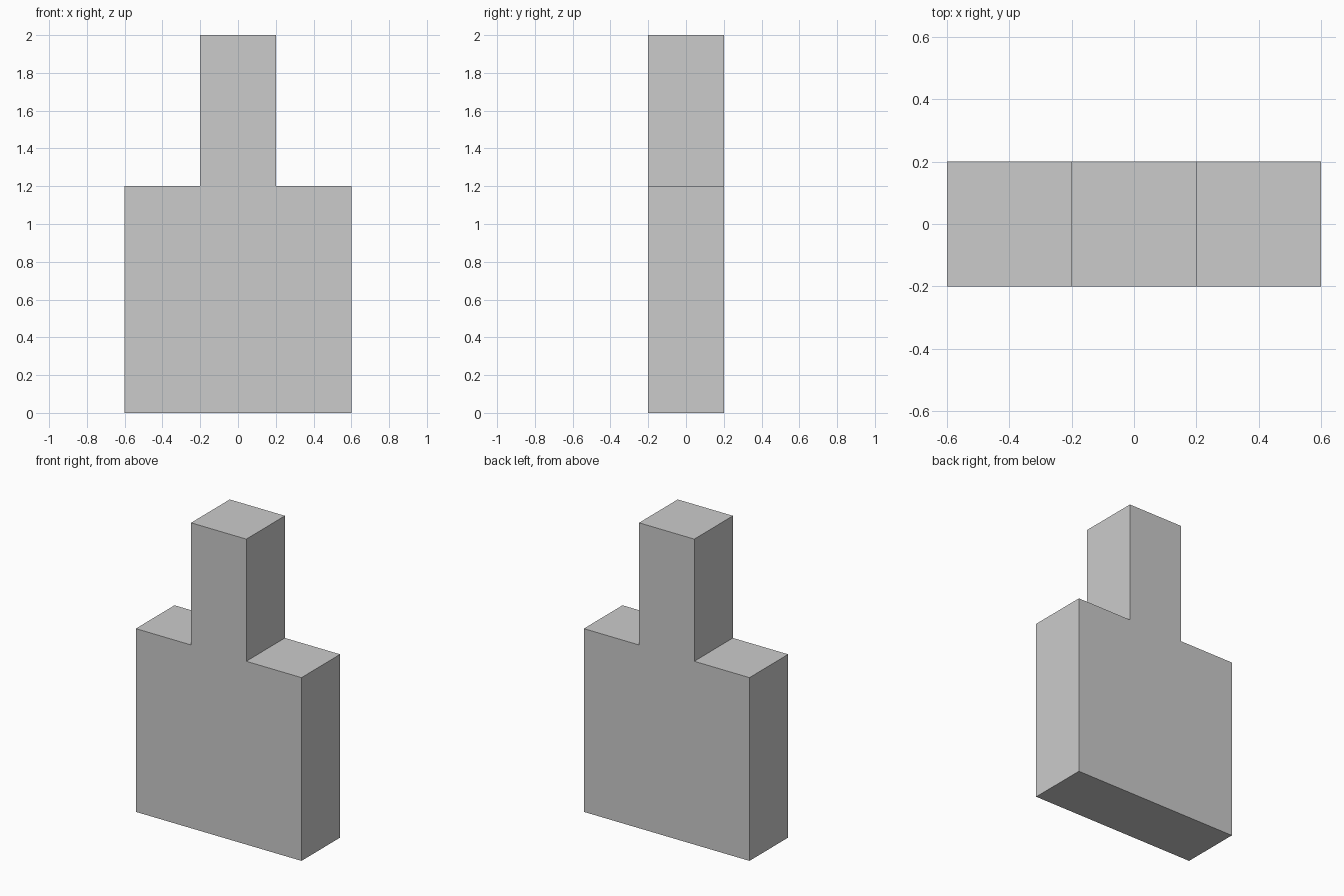
import bpy
import bmesh

if "Cube" in bpy.data.objects:
    bpy.data.objects.remove(bpy.data.objects["Cube"])

HALF_DEPTH = 0.2


def extrude_profile(name, points, half_depth):
    """Extrude an x/z outline along y into a closed solid."""
    bm = bmesh.new()
    face = bm.faces.new([bm.verts.new((x, -half_depth, z)) for x, z in points])
    result = bmesh.ops.extrude_face_region(bm, geom=[face], use_keep_orig=True)
    moved = [v for v in result["geom"] if isinstance(v, bmesh.types.BMVert)]
    bmesh.ops.translate(bm, verts=moved, vec=(0, 2 * half_depth, 0))
    bmesh.ops.recalc_face_normals(bm, faces=bm.faces)
    mesh = bpy.data.meshes.new(name)
    bm.to_mesh(mesh)
    bm.free()
    obj = bpy.data.objects.new(name, mesh)
    bpy.context.collection.objects.link(obj)
    return obj


# Wide body with a narrow neck, as one stepped outline mirrored about x = 0
right_side = [(0.6, 0), (0.6, 1.2), (0.2, 1.2), (0.2, 2.0)]
left_side = [(-x, z) for x, z in reversed(right_side)]
extrude_profile("stepped_block", right_side + left_side, HALF_DEPTH)
